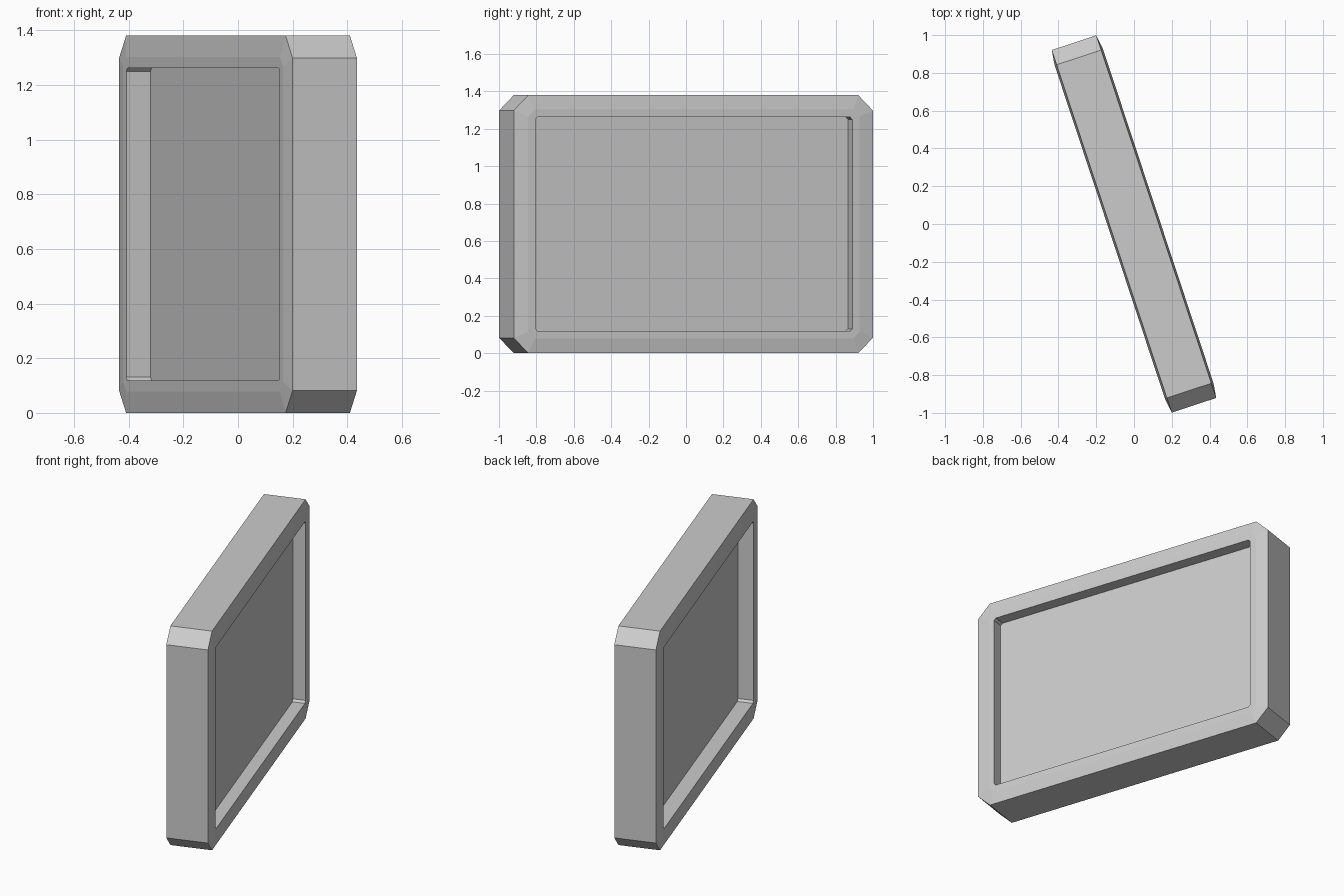
import bpy, bmesh, math
from mathutils import Matrix

if "Cube" in bpy.data.objects:
    bpy.data.objects.remove(bpy.data.objects["Cube"])

HALF_L, HALF_H, CUT = 1.011, 0.69, 0.082   # half length, half height, corner chamfer
ANGLE = math.radians(18.3)


def octagon(bm, x, inset):
    """Ring of a corner-cut rectangle at depth x, shrunk evenly by inset."""
    a, b = HALF_L - inset, HALF_H - inset
    c = CUT - inset * (2 - math.sqrt(2))
    pts = [(a, b - c), (a - c, b), (c - a, b), (-a, b - c),
           (-a, c - b), (c - a, -b), (a - c, -b), (a, c - b)]
    return [bm.verts.new((x, y, z + HALF_H)) for y, z in pts]


# Section from one recess floor, over the rim, to the other: (depth, inset)
section = [(-0.042, 0.118), (-0.135, 0.118), (-0.135, 0.078), (-0.124, 0),
           (0.124, 0), (0.135, 0.078), (0.135, 0.118), (0.060, 0.118)]

bm = bmesh.new()
rings = [octagon(bm, x, i) for x, i in section]
for r, s in zip(rings, rings[1:]):
    for k in range(8):
        n = (k + 1) % 8
        bm.faces.new((r[k], r[n], s[n], s[k]))

# Recess floors
bm.faces.new(rings[0])
bm.faces.new(rings[-1])
bmesh.ops.recalc_face_normals(bm, faces=bm.faces)
bm.transform(Matrix.Rotation(ANGLE, 4, 'Z'))

mesh = bpy.data.meshes.new("recessed_panel")
bm.to_mesh(mesh)
bm.free()
panel = bpy.data.objects.new("recessed_panel", mesh)
bpy.context.collection.objects.link(panel)
